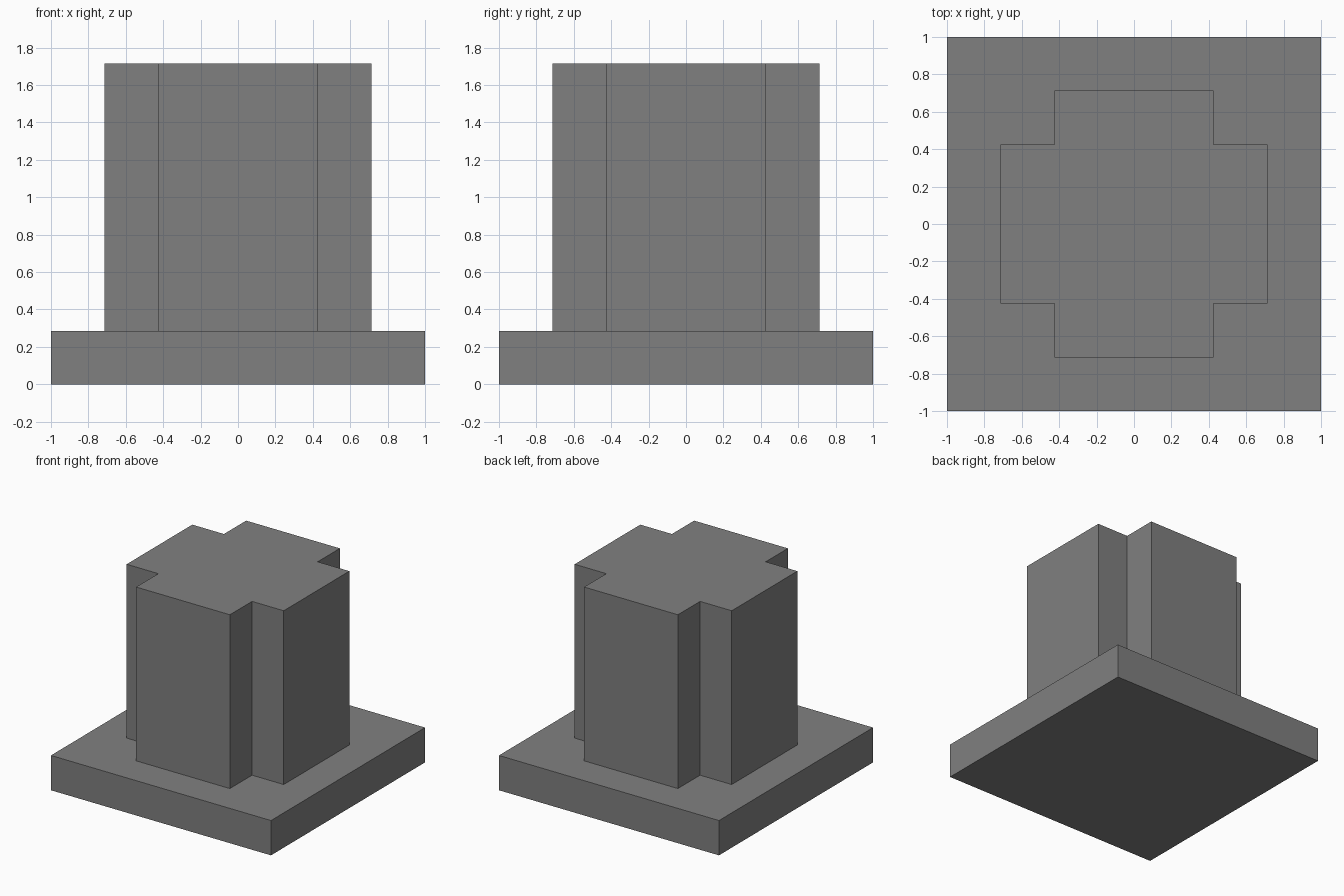
import bpy
import bmesh

cube = bpy.data.objects.get("Cube")
if cube:
    bpy.data.objects.remove(cube, do_unlink=True)

GREY = (0.216, 0.216, 0.216, 1.0)
grey = bpy.data.materials.new("mid_grey")
grey.use_nodes = True
grey.diffuse_color = GREY
grey.node_tree.nodes["Principled BSDF"].inputs["Base Color"].default_value = GREY


def extruded(name, outline, bottom, top):
    """Raise a flat outline into a closed prism."""
    bm = bmesh.new()
    face = bm.faces.new([bm.verts.new((x, y, bottom)) for x, y in outline])
    result = bmesh.ops.extrude_face_region(bm, geom=[face], use_keep_orig=True)
    raised = [v for v in result["geom"] if isinstance(v, bmesh.types.BMVert)]
    bmesh.ops.translate(bm, verts=raised, vec=(0, 0, top - bottom))
    bmesh.ops.recalc_face_normals(bm, faces=bm.faces)
    mesh = bpy.data.meshes.new(name)
    bm.to_mesh(mesh)
    bm.free()
    mesh.materials.append(grey)
    obj = bpy.data.objects.new(name, mesh)
    bpy.context.collection.objects.link(obj)
    return obj


def four_turns(points):
    """Repeat corner points by quarter turns around the centre."""
    outline = []
    for _ in range(4):
        outline += points
        points = [(-y, x) for x, y in points]
    return outline


BASE_TOP, PILLAR_TOP = 0.286, 1.714
REACH, ARM = 0.714, 0.426

# Square base slab
extruded("base_slab", four_turns([(1, 1)]), 0, BASE_TOP)

# Cross-shaped pillar with notched corners
notch = [(REACH, ARM), (ARM, ARM), (ARM, REACH)]
extruded("cross_pillar", four_turns(notch), BASE_TOP, PILLAR_TOP)
